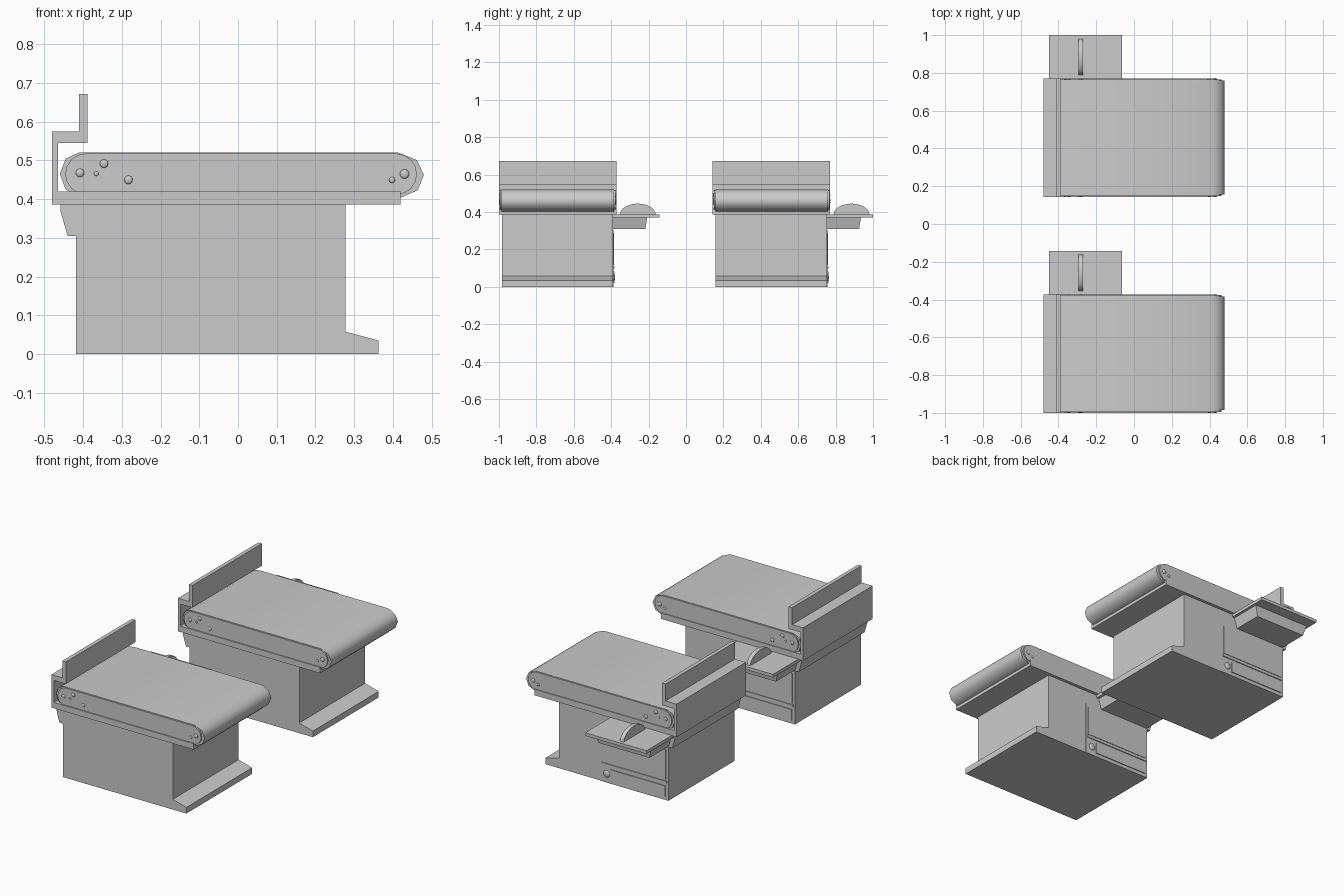
import bpy, bmesh, math

if "Cube" in bpy.data.objects:
    bpy.data.objects.remove(bpy.data.objects["Cube"])


def finish(name, bm, smooth=None):
    bmesh.ops.recalc_face_normals(bm, faces=bm.faces)
    me = bpy.data.meshes.new(name)
    bm.to_mesh(me)
    bm.free()
    ob = bpy.data.objects.new(name, me)
    bpy.context.collection.objects.link(ob)
    if smooth:
        bpy.ops.object.select_all(action='DESELECT')
        ob.select_set(True)
        bpy.context.view_layer.objects.active = ob
        bpy.ops.object.shade_smooth_by_angle(angle=math.radians(smooth))
    return ob


def prism(name, pts, a, b, axis='y', smooth=None):
    """Extrude a profile: (x, z) along y, or (y, z) along x."""
    bm = bmesh.new()
    if axis == 'y':
        vs = [bm.verts.new((u, a, v)) for u, v in pts]
        d = (0, b - a, 0)
    else:
        vs = [bm.verts.new((a, u, v)) for u, v in pts]
        d = (b - a, 0, 0)
    f = bm.faces.new(vs)
    r = bmesh.ops.extrude_face_region(bm, geom=[f])
    top = [g for g in r['geom'] if isinstance(g, bmesh.types.BMVert)]
    bmesh.ops.translate(bm, vec=d, verts=top)
    return finish(name, bm, smooth)


def box(name, x0, x1, y0, y1, z0, z1):
    return prism(name, [(x0, z0), (x1, z0), (x1, z1), (x0, z1)], y0, y1)


def ball(name, x, y, z, r, flat=1.0):
    bm = bmesh.new()
    bmesh.ops.create_uvsphere(bm, u_segments=12, v_segments=8, radius=r)
    bmesh.ops.scale(bm, vec=(1, flat, 1), verts=bm.verts)
    bmesh.ops.translate(bm, vec=(x, y, z), verts=bm.verts)
    return finish(name, bm, 60)


def build_unit(tag, dy):
    front, back = dy - 1.0, dy - 0.372
    wall = dy - 0.39

    # cabinet body with sloped foot and overhanging rear lip
    prism("counter_body_" + tag,
          [(-0.418, 0), (0.363, 0), (0.363, 0.035), (0.277, 0.058), (0.277, 0.387),
           (-0.458, 0.387), (-0.458, 0.367), (-0.44, 0.305), (-0.418, 0.305)],
          dy - 0.985, wall)

    # conveyor bed with raised back rail
    prism("bed_and_rail_" + tag,
          [(-0.48, 0.386), (0.42, 0.386), (0.42, 0.42), (-0.465, 0.42), (-0.465, 0.545),
           (-0.389, 0.545), (-0.389, 0.672), (-0.411, 0.672), (-0.411, 0.575),
           (-0.48, 0.575)], front, back)

    # belt wrapped round the rollers
    prism("belt_" + tag,
          [(-0.46, 0.465), (-0.445, 0.505), (-0.412, 0.52), (0.415, 0.52),
           (0.462, 0.501), (0.48, 0.463), (0.464, 0.423), (0.42, 0.404),
           (-0.415, 0.41), (-0.445, 0.425)],
          front + 0.014, back - 0.012, smooth=50)

    # side plates of the conveyor
    plate = []
    for cx, sgn in ((0.409, 1), (-0.393, -1)):
        for i in range(9):
            t = math.radians(-90 + 22.5 * i) * sgn
            plate.append((cx + sgn * 0.053 * math.cos(t), 0.465 + 0.053 * sgn * math.sin(t) * sgn))
    plate = plate[:9] + plate[9:]
    prism("conveyor_side_plates_" + tag, plate, front + 0.006, back - 0.005)

    # bolts on both side plates
    bolts = [(-0.408, 0.468, 0.011), (-0.346, 0.492, 0.011), (-0.283, 0.45, 0.011),
             (-0.366, 0.466, 0.006), (0.398, 0.45, 0.008), (0.43, 0.465, 0.012)]
    for side, y in (("front", front + 0.006), ("back", back - 0.005)):
        for i, (x, z, r) in enumerate(bolts):
            ball(f"bolt_{side}_{i}_{tag}", x, y, z, r, 0.5)

    # operator-side cabinet front: frame, door, ledge, drawer, lock
    box("cabinet_front_" + tag, -0.418, 0.015, wall - 0.01, wall + 0.003, 0, 0.305)
    box("cabinet_door_" + tag, -0.403, 0.0, wall, wall + 0.006, 0.118, 0.288)
    box("cabinet_ledge_" + tag, -0.408, 0.005, wall, wall + 0.008, 0.098, 0.11)
    box("drawer_" + tag, -0.4, -0.055, wall, wall + 0.008, 0.02, 0.082)
    ball("drawer_lock_" + tag, -0.028, wall + 0.003, 0.05, 0.02, 0.4)

    # side shelf on a tapered tray
    box("shelf_" + tag, -0.45, -0.063, wall, dy - 0.143, 0.37, 0.388)
    tray = prism("shelf_tray_" + tag,
                 [(wall - 0.005, 0.31), (dy - 0.217, 0.31), (dy - 0.208, 0.37),
                  (wall - 0.005, 0.37)], -0.435, -0.078, 'x')
    for v in tray.data.vertices:
        if v.co.z < 0.32:
            v.co.x = -0.257 + (v.co.x + 0.257) * 0.9

    # half-round divider on the shelf
    arc = []
    for i in range(13):
        t = math.pi * i / 12
        arc.append((dy - 0.258 + 0.096 * math.cos(t), 0.386 + 0.059 * math.sin(t)))
    prism("shelf_divider_" + tag, arc, -0.293, -0.27, 'x', smooth=30)


for tag, dy in (("near", 0.0), ("far", 1.143)):
    build_unit(tag, dy)
